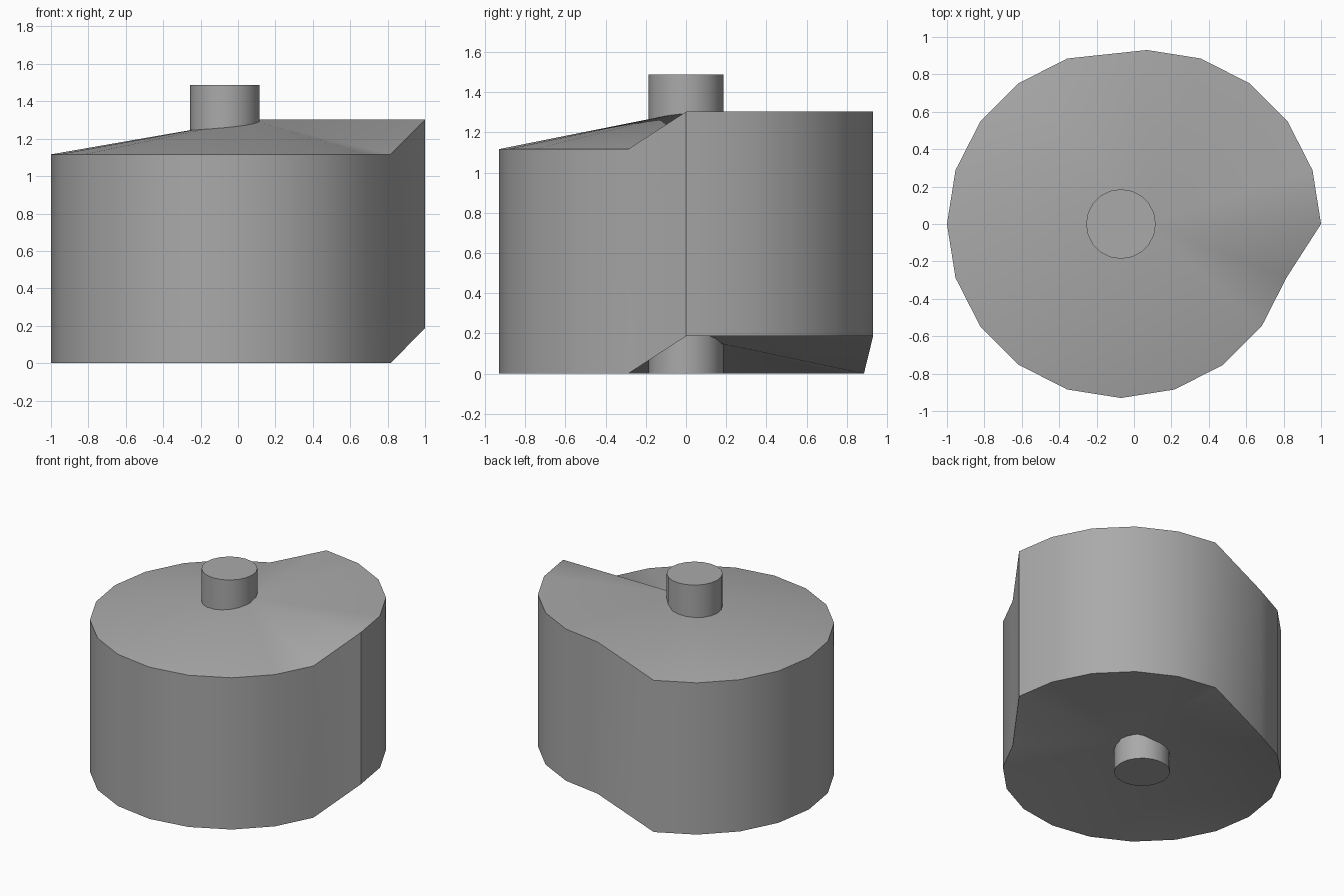
import bpy, bmesh
from math import cos, sin, radians, tau

cube = bpy.data.objects.get("Cube")
if cube:
    bpy.data.objects.remove(cube, do_unlink=True)

U = 2 / 10.75          # base module: shaft radius
SIDES = 20
LIFT, SHIFT = U, 0.75 * U
AXIS_X = -SHIFT / 2

grey = bpy.data.materials.new("plain grey")
grey.use_nodes = True
color = (0.4, 0.4, 0.4, 1)
grey.diffuse_color = color
grey.node_tree.nodes["Principled BSDF"].inputs["Base Color"].default_value = color


def finish(name, bm):
    bmesh.ops.recalc_face_normals(bm, faces=bm.faces)
    mesh = bpy.data.meshes.new(name)
    bm.to_mesh(mesh)
    bm.free()
    mesh.materials.append(grey)
    obj = bpy.data.objects.new(name, mesh)
    bpy.context.collection.objects.link(obj)
    bpy.ops.object.select_all(action="DESELECT")
    obj.select_set(True)
    bpy.context.view_layer.objects.active = obj
    bpy.ops.object.shade_smooth_by_angle(angle=radians(35))
    return obj


# Drum: one quadrant and the hub are pulled up and sideways as a cam lobe
def drum_ring(bm, z):
    ring = []
    for i in range(SIDES):
        a = tau * i / SIDES
        lobe = i <= SIDES // 4
        ring.append(bm.verts.new((AXIS_X + 5 * U * cos(a) + SHIFT * lobe,
                                  5 * U * sin(a), z + LIFT * lobe)))
    return ring, bm.verts.new((AXIS_X + SHIFT, 0, z + LIFT))


bm = bmesh.new()
low, low_hub = drum_ring(bm, 0)
top, top_hub = drum_ring(bm, 6 * U)
for i in range(SIDES):
    j = (i + 1) % SIDES
    bm.faces.new((low[i], low[j], top[j], top[i]))
    bm.faces.new((top[i], top[j], top_hub))
    bm.faces.new((low[j], low[i], low_hub))
finish("cam_drum", bm)

# Shaft: straight pin through the drum
bm = bmesh.new()
bmesh.ops.create_cone(bm, cap_ends=True, segments=SIDES, radius1=U, radius2=U, depth=8 * U)
bmesh.ops.translate(bm, verts=bm.verts, vec=(AXIS_X, 0, 4 * U))
finish("shaft", bm)
